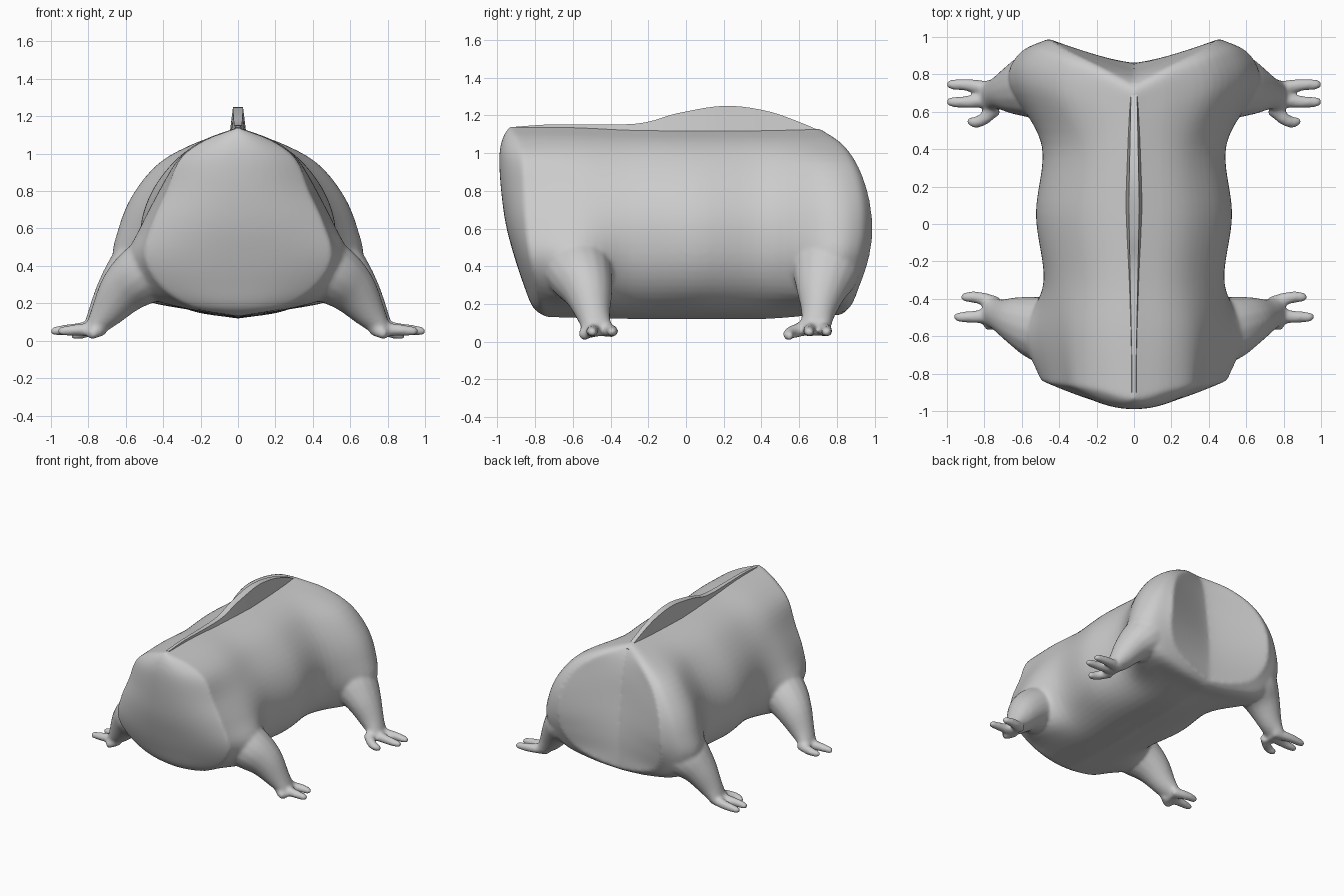
import bpy, bmesh
from math import pi
from mathutils import Matrix, Vector

old = bpy.data.objects.get("Cube")
if old:
    bpy.data.objects.remove(old, do_unlink=True)

skin = bpy.data.materials.new("plain grey")
skin.use_nodes = True
GREY = (0.6, 0.6, 0.6, 1)
skin.diffuse_color = GREY
skin.node_tree.nodes["Principled BSDF"].inputs["Base Color"].default_value = GREY


def spline(pts, steps):
    """Smooth curve through the points."""
    ext = [pts[0] * 2 - pts[1]] + pts + [pts[-1] * 2 - pts[-2]]
    out = []
    for a, b, c, d in zip(ext, ext[1:], ext[2:], ext[3:]):
        for k in range(steps):
            t = k / steps
            out.append(b + ((c - a) + ((2 * a - 5 * b + 4 * c - d)
                       + (3 * b - a - 3 * c + d) * t) * t) * t / 2)
    return out + [pts[-1]]


def loft(name, rings, caps=True):
    """Skin a list of closed rings into a mesh object."""
    bm = bmesh.new()
    rows = [[bm.verts.new(p) for p in ring] for ring in rings]
    n = len(rows[0])
    for a, b in zip(rows, rows[1:]):
        for i in range(n):
            j = (i + 1) % n
            bm.faces.new((a[i], a[j], b[j], b[i]))
    if caps:
        bm.faces.new(rows[0])
        bm.faces.new(rows[-1])
    bmesh.ops.remove_doubles(bm, verts=bm.verts, dist=0.0005)
    bmesh.ops.recalc_face_normals(bm, faces=bm.faces)
    mesh = bpy.data.meshes.new(name)
    bm.to_mesh(mesh)
    bm.free()
    mesh.materials.append(skin)
    ob = bpy.data.objects.new(name, mesh)
    bpy.context.collection.objects.link(ob)
    return ob


def station(outline, ys, width=1):
    return [Vector((x * width, y, z)) for (x, z), y in zip(outline, ys)]


def squash(rim, centre, t, power):
    """Shrink a rim towards the centre line to close an end."""
    return [Vector((p.x * t, c + (p.y - c) * t ** power, p.z))
            for p, c in zip(rim, centre)]


# Half outlines of the trunk, from spine to belly (x, z)
front = [(0, 1.14), (.18, 1.07), (.31, .97), (.38, .8), (.46, .62),
         (.5, .45), (.42, .3), (.25, .18), (0, .13)]
shoulder = [(0, 1.14), (.19, 1.07), (.32, .97), (.42, .8), (.52, .61),
            (.59, .44), (.51, .25), (.27, .17), (0, .125)]
middle = [(0, 1.13), (.2, 1.06), (.34, .96), (.46, .8), (.52, .62),
          (.51, .42), (.42, .26), (.25, .16), (0, .12)]
haunch = [(0, 1.13), (.22, 1.06), (.42, .95), (.56, .78), (.635, .6),
          (.66, .42), (.54, .24), (.28, .17), (0, .14)]
rear = [(0, 1.11), (.2, 1.03), (.36, .9), (.44, .73), (.46, .56),
        (.45, .42), (.37, .29), (.2, .21), (0, .17)]
front_rim_y = [-.94, -.89, -.87, -.86, -.85, -.83, -.8, -.77, -.74]
front_mid_y = [-.94, -.975, -.99, -.98, -.955, -.91, -.86, -.81, -.74]
rear_rim_y = [.74, .85, .93, .98, .99, .965, .92, .89, .86]
rear_mid_y = [.74, .78, .81, .83, .85, .86, .86, .86, .86]


def haunch_y(share):
    return [.45 + (y - .45) * share for y in rear_rim_y]


front_rim = station(front, front_rim_y)
rear_rim = station(rear, rear_rim_y)
stations = [front_rim,
            station(shoulder, [-.58] * 9),
            station(middle, [-.3] * 9, .92),
            station(middle, [.05] * 9),
            station(middle, [.42] * 9, .94),
            station(haunch, haunch_y(.55)),
            station(haunch, haunch_y(.87), .93),
            rear_rim]
columns = [spline(list(col), 6) for col in zip(*stations)]
halves = [list(row) for row in zip(*columns)]
shrink = [k / 8 for k in range(8)]
halves = ([squash(front_rim, front_mid_y, t, 2.2) for t in shrink] + halves
          + [squash(rear_rim, rear_mid_y, t, 1.15) for t in reversed(shrink)])
rings = []
for half in halves:
    side = spline(half, 4)
    rings.append(side + [Vector((-p.x, p.y, p.z)) for p in side[-2:0:-1]])
parts = [loft("body", rings, caps=False)]


def limb(name, path, radii, side):
    """Tapered tube along a path; radii are (along y, across)."""
    pts = spline([Vector(p) for p in path], 4)
    rad = spline([Vector(r) for r in radii], 4)
    tube = []
    for i, (p, r) in enumerate(zip(pts, rad)):
        d = pts[min(i + 1, len(pts) - 1)] - pts[max(i - 1, 0)]
        u = (Vector((0, 1, 0)) - d * (d.y / d.length_squared)).normalized()
        v = d.normalized().cross(u)
        ring = []
        for k in range(16):
            turn = Vector((1, 0)) @ Matrix.Rotation(k * pi / 8, 2)
            q = p + u * turn.x * r.x + v * turn.y * r.y
            ring.append(Vector((q.x * side, q.y, max(q.z, 0.003))))
        tube.append(ring)
    parts.append(loft(name, tube))


# Legs and splayed toes, mirrored left and right
legs = {
    "front": ([(.36, -.6, .44), (.5, -.56, .36), (.61, -.52, .27),
               (.71, -.49, .14), (.78, -.465, .055)],
              [(.19, .17), (.175, .165), (.135, .135), (.09, .085), (.075, .042)],
              [(.925, -.385), (.965, -.5), (.8, -.545)]),
    "rear": ([(.42, .75, .46), (.54, .74, .37), (.63, .72, .28),
              (.72, .7, .15), (.79, .685, .06)],
             [(.19, .18), (.18, .165), (.14, .125), (.09, .085), (.08, .042)],
             [(1.005, .75), (1.005, .65), (.89, .535)]),
}
for label, (path, radii, tips) in legs.items():
    for word, side in (("left", 1), ("right", -1)):
        limb(f"{word}_{label}_leg", path, radii, side)
        ankle = Vector(path[-1])
        for x, y in tips:
            tip = Vector((x, y, .05 if x > .9 else .025))
            start = ankle + Vector((-.05, (y - ankle.y) * .4, .01))
            bend = start.lerp(tip, .5)
            bend.y += (y - start.y) * .3
            limb(f"{word}_{label}_toe",
                 [start, bend, start.lerp(tip, .9), tip],
                 [(.045, .04), (.034, .034), (.028, .025), (.012, .012)], side)

# Fuse trunk, legs and toes into one smooth skin
bpy.ops.object.select_all(action="DESELECT")
for ob in parts:
    ob.select_set(True)
body = parts[0]
bpy.context.view_layer.objects.active = body
bpy.ops.object.join()
fuse = body.modifiers.new("fuse", "REMESH")
fuse.mode = "VOXEL"
fuse.voxel_size = 0.012
fuse.use_smooth_shade = True
relax = body.modifiers.new("relax", "SMOOTH")
relax.factor = 0.5
relax.iterations = 12

# Thin crest along the spine
ridge = spline([Vector((0, y, z)) for y, z in
                [(-.9, 1.14), (-.7, 1.152), (-.27, 1.155), (-.05, 1.21), (.2, 1.25),
                 (.42, 1.225), (.6, 1.165), (.75, 1.1)]], 5)
blade = []
for p in ridge:
    w = .012 + .016 * max(0, 1 - abs(p.y - .1) / .8)
    blade.append([Vector((x, p.y, z)) for x, z in
                  ((-w, p.z), (w, p.z), (w * 1.8, 1.06), (-w * 1.8, 1.06))])
crest = loft("back_crest", blade)
bpy.ops.object.select_all(action="DESELECT")
crest.select_set(True)
bpy.context.view_layer.objects.active = crest
bpy.ops.object.shade_smooth_by_angle()
